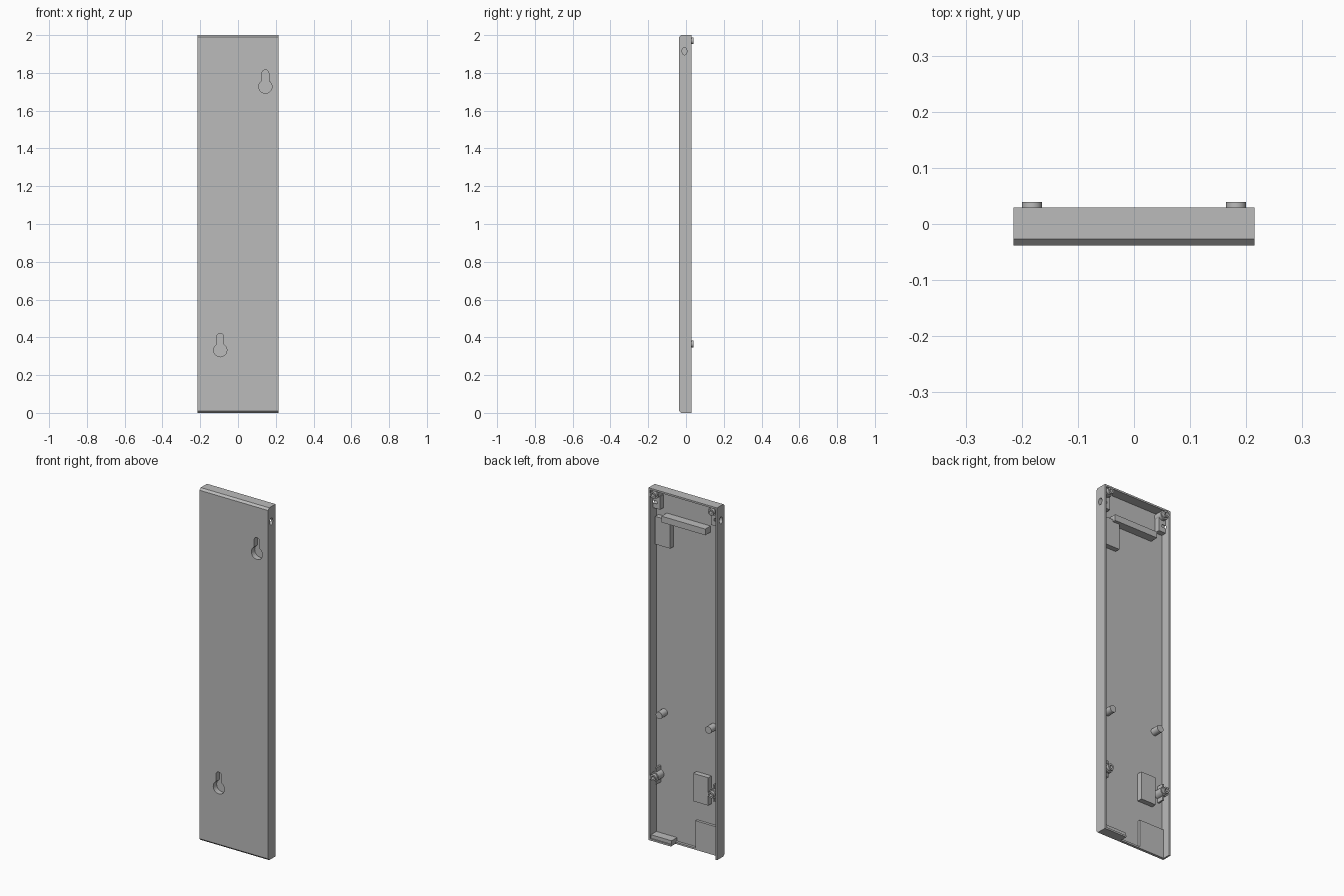
import bpy, bmesh, math
from mathutils import Vector

if "Cube" in bpy.data.objects:
    bpy.data.objects.remove(bpy.data.objects["Cube"])

grey = bpy.data.materials.new("light_grey_plastic")
grey.diffuse_color = (0.5, 0.5, 0.5, 1)
grey.use_nodes = True
grey.node_tree.nodes["Principled BSDF"].inputs["Base Color"].default_value = grey.diffuse_color

W, FRONT, RIM, FLOOR, T = 0.215, -0.038, 0.029, -0.027, 0.01


def finish(name, bm, smooth=False):
    bmesh.ops.recalc_face_normals(bm, faces=bm.faces)
    mesh = bpy.data.meshes.new(name)
    bm.to_mesh(mesh)
    bm.free()
    ob = bpy.data.objects.new(name, mesh)
    bpy.context.collection.objects.link(ob)
    mesh.materials.append(grey)
    if smooth:
        bpy.ops.object.select_all(action='DESELECT')
        ob.select_set(True)
        bpy.context.view_layer.objects.active = ob
        bpy.ops.object.shade_smooth_by_angle(angle=math.radians(35))
    return ob


def prism(name, pts, direction):
    """Extrude a flat outline along a direction."""
    bm = bmesh.new()
    face = bm.faces.new([bm.verts.new(p) for p in pts])
    new = bmesh.ops.extrude_face_region(bm, geom=[face])["geom"]
    verts = [g for g in new if isinstance(g, bmesh.types.BMVert)]
    bmesh.ops.translate(bm, verts=verts, vec=Vector(direction))
    return finish(name, bm)


def box(name, x0, x1, y0, y1, z0, z1):
    pts = [(x0, y0, z0), (x1, y0, z0), (x1, y0, z1), (x0, y0, z1)]
    return prism(name, pts, (0, y1 - y0, 0))


def lathe(name, profile, x, z, sides=24):
    """Revolve (radius, y) points about a y-parallel axis."""
    bm = bmesh.new()
    rings = []
    for r, y in profile:
        rings.append([bm.verts.new((x + r * math.cos(2 * math.pi * i / sides), y,
                                    z + r * math.sin(2 * math.pi * i / sides)))
                      for i in range(sides)])
    for a, b in zip(rings, rings[1:]):
        for i in range(sides):
            j = (i + 1) % sides
            bm.faces.new((a[i], a[j], b[j], b[i]))
    bm.faces.new(rings[0])
    bm.faces.new(rings[-1])
    return finish(name, bm, True)


def cut(ob, cutter):
    mod = ob.modifiers.new("cut", 'BOOLEAN')
    mod.operation = 'DIFFERENCE'
    mod.solver = 'EXACT'
    mod.object = cutter
    bpy.context.view_layer.objects.active = ob
    bpy.ops.object.modifier_apply(modifier=mod.name)


def arc(cx, cz, r, a0, a1, n):
    return [(cx + r * math.cos(math.radians(a0 + (a1 - a0) * i / n)),
             cz + r * math.sin(math.radians(a0 + (a1 - a0) * i / n))) for i in range(n + 1)]


# tray shell: chamfered top and bottom front edges, hollow at the back
c = 0.011
outline = [(FRONT, c), (FRONT + c, 0), (RIM, 0), (RIM, 2), (FRONT + c, 2), (FRONT, 2 - c)]
shell = prism("tray_shell", [(-W, y, z) for y, z in outline], (2 * W, 0, 0))
cutters = [box("cavity_cutter", -W + T, W - T, FLOOR, 0.1, T, 2 - T),
           box("bottom_notch_cutter", -W + T, 0.075, -0.012, 0.1, -0.1, 0.05)]

# corner blocks behind the side holes
blocks = [box("corner_block", min(s * 0.16, s * 0.207), max(s * 0.16, s * 0.207),
              FLOOR - 0.002, 0.004, 1.88, 1.955) for s in (-1, 1)]

# oval holes in both side walls
for s in (-1, 1):
    pts = [(s * 0.3, y, z) for y, z in
           [(-0.008 + 0.013 * math.cos(t * math.pi / 12), 1.915 + 0.02 * math.sin(t * math.pi / 12))
            for t in range(24)]]
    hole = prism("side_hole_cutter", pts, (-s * 0.12, 0, 0))
    cut(blocks[0 if s < 0 else 1], hole)
    cutters.append(hole)

# keyhole hanger pockets
for x, z in ((0.145, 1.727), (-0.094, 0.332)):
    a = math.degrees(math.acos(0.018 / 0.035))
    pts = arc(x, z, 0.035, 180 - a, 360 + a, 24) + arc(x, z + 0.071, 0.018, 0, 180, 12)
    key = prism("keyhole_cutter", [(px, -0.06, pz) for px, pz in pts], (0, 0.053, 0))
    pocket = box("keyhole_pocket", x - 0.047, x + 0.047, FLOOR, 0.002, z - 0.052, z + 0.106)
    cut(pocket, key)
    cutters.append(key)

for cutter in cutters:
    cut(shell, cutter)
for cutter in cutters:
    bpy.data.objects.remove(cutter)

# hollow stepped screw bosses with ribs, and plain pegs
boss = [(0.009, -0.005), (0.009, 0.039), (0.018, 0.039), (0.018, 0.022),
        (0.025, 0.022), (0.025, FLOOR - 0.002)]
for s in (-1, 1):
    for z in (1.97, 0.365):
        lathe("screw_boss", boss, s * 0.182, z)
    box("boss_rib", s * 0.182 - 0.005, s * 0.182 + 0.005, FLOOR - 0.002, 0.012, 0.318, 0.412)
    lathe("support_peg", [(0.02, FLOOR - 0.002), (0.02, 0.022)], s * 0.155, 0.72)

# cross bar, bottom pad and bottom ledge
box("cross_bar", -0.135, 0.14, FLOOR - 0.002, 0.02, 1.82, 1.855)
box("bottom_pad", -W + 0.005, -0.05, FLOOR - 0.002, -0.012, 0.004, 0.165)
box("bottom_ledge", 0.075, W - 0.005, FLOOR - 0.002, 0.022, 0.005, 0.03)
